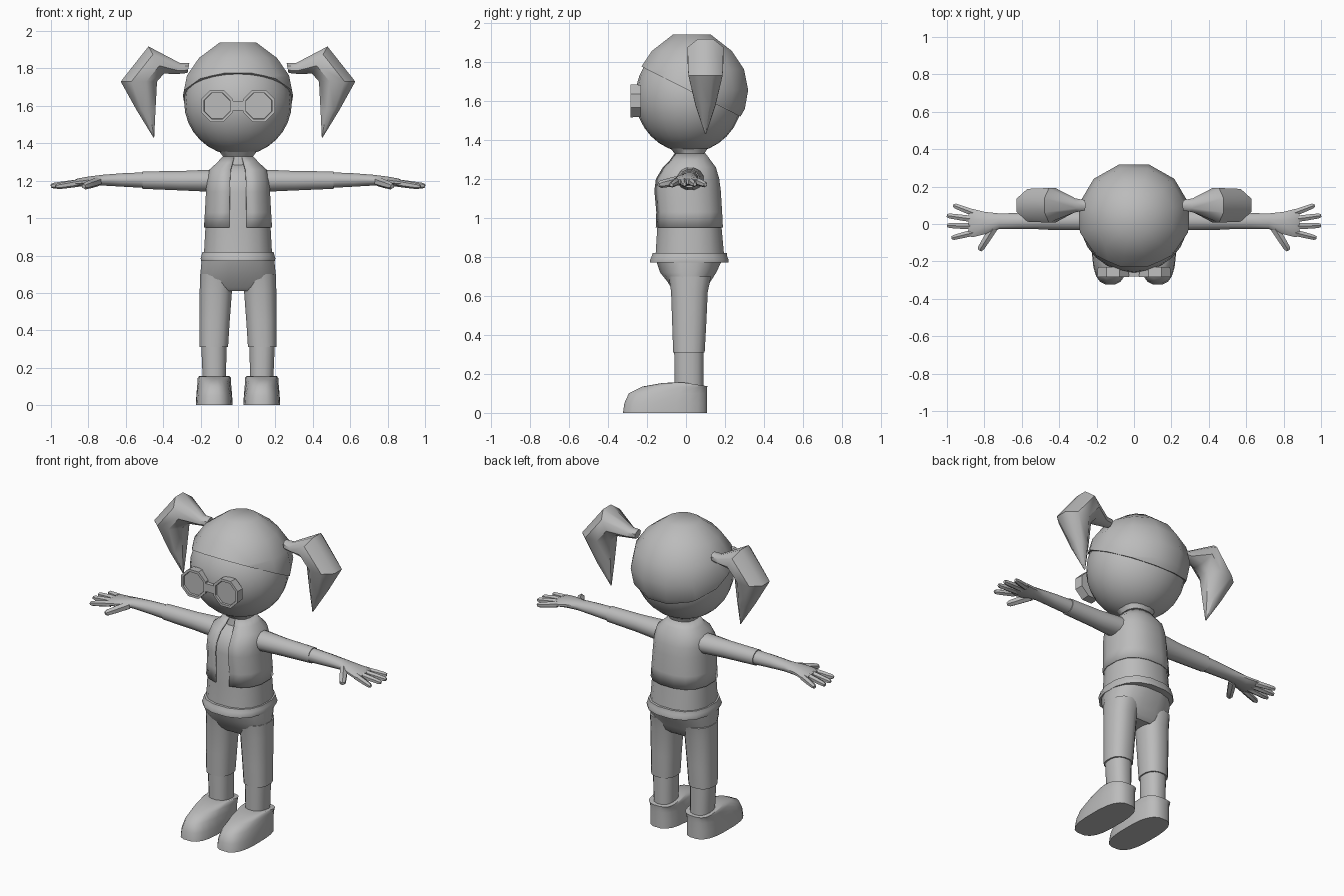
import bpy, bmesh, math
from mathutils import Vector

if "Cube" in bpy.data.objects:
    bpy.data.objects.remove(bpy.data.objects["Cube"])

grey = bpy.data.materials.new("plain grey")
grey.diffuse_color = (0.5, 0.5, 0.5, 1)
grey.use_nodes = True
grey.node_tree.nodes["Principled BSDF"].inputs["Base Color"].default_value = grey.diffuse_color


def finish(name, bm, mirror=False, angle=40):
    bmesh.ops.recalc_face_normals(bm, faces=bm.faces[:])
    me = bpy.data.meshes.new(name)
    bm.to_mesh(me)
    bm.free()
    me.materials.append(grey)
    ob = bpy.data.objects.new(name, me)
    bpy.context.collection.objects.link(ob)
    if mirror:
        ob.modifiers.new("Mirror", 'MIRROR').use_mirror_merge = False
    bpy.ops.object.select_all(action='DESELECT')
    ob.select_set(True)
    bpy.context.view_layer.objects.active = ob
    bpy.ops.object.shade_smooth_by_angle(angle=math.radians(angle))
    return ob


def ring(c, u, v, n, p=2.0):
    """Superellipse around c spanned by half-axes u and v."""
    c, u, v = Vector(c), Vector(u), Vector(v)
    pts = []
    for i in range(n):
        a = 2 * math.pi * (i + 0.5) / n
        s, t = math.cos(a), math.sin(a)
        pts.append(c + u * math.copysign(abs(s) ** (2 / p), s)
                   + v * math.copysign(abs(t) ** (2 / p), t))
    return pts


def loft_bm(rings, skip=(), caps=True):
    bm = bmesh.new()
    rows = [[bm.verts.new(p) for p in r] for r in rings]
    n = len(rows[0])
    for a, b in zip(rows, rows[1:]):
        for i in range(n):
            if i not in skip:
                j = (i + 1) % n
                bm.faces.new((a[i], a[j], b[j], b[i]))
    if caps:
        bm.faces.new(rows[0])
        bm.faces.new(rows[-1])
    return bm


def level(z, x0, x1, y0, y1, n=16, p=2.4):
    """Horizontal ring filling the given x and y range."""
    return ring(((x0 + x1) / 2, (y0 + y1) / 2, z), ((x1 - x0) / 2, 0, 0), (0, (y1 - y0) / 2, 0), n, p)


def body(name, rows, **kw):
    return finish(name, loft_bm([level(z, -h, h, a, b) for z, h, a, b in rows], **kw))


def tube(name, rows, n=12, **kw):
    """Limb along x: rows of x, y, z, half y, half z."""
    return finish(name, loft_bm([ring((x, y, z), (0, hy, 0), (0, 0, hz), n)
                                 for x, y, z, hy, hz in rows]), mirror=True, **kw)


# Head and neck
bm = bmesh.new()
bmesh.ops.create_uvsphere(bm, u_segments=24, v_segments=16, radius=1)
for v in bm.verts:
    v.co = Vector((v.co.x * 0.288, v.co.y * 0.275 + 0.015, v.co.z * 0.285 + 1.62))
finish("head", bm)
body("neck", [(1.22, .10, -.08, .12), (1.29, .083, -.065, .095),
              (1.33, .082, -.06, .095), (1.38, .12, -.10, .13)])

# Hair cap, a coarse dome cut along a slope from brow to nape
rows = []
for deg in (-60, -40, -20, 0, 22, 45):
    a = math.radians(deg)
    r = 0.305 * math.cos(a)
    rows.append(ring((0, 0.03, 1.655 + 0.285 * math.sin(a)), (r, 0, 0), (0, r * .98, 0), 12))
rows.append(ring((0, 0.03, 1.94), (.10, 0, 0), (0, .10, 0), 12))
bm = loft_bm(rows)
cut = bmesh.ops.bisect_plane(bm, geom=bm.verts[:] + bm.edges[:] + bm.faces[:],
                             plane_co=(0, 0.03, 1.645), plane_no=(0, .45, .89), clear_inner=True)
bmesh.ops.holes_fill(bm, edges=[e for e in bm.edges if e.is_boundary])
finish("hair_cap", bm, angle=50)

# Pigtails: (top point, bottom point, half depth) in x, z
tails = [((.26, 1.83), (.27, 1.775), .03), ((.31, 1.83), (.32, 1.77), .04),
         ((.48, 1.92), (.395, 1.77), .10), ((.63, 1.73), (.43, 1.73), .095),
         ((.545, 1.58), (.44, 1.57), .055), ((.452, 1.43), (.448, 1.43), .003)]
rows = []
for (ax, az), (bx, bz), d in tails:
    rows.append(ring(((ax + bx) / 2, .10, (az + bz) / 2),
                     ((ax - bx) / 2 * 1.05, 0, (az - bz) / 2 * 1.05), (0, d, 0), 8))
finish("pigtail", loft_bm(rows), mirror=True, angle=45)


# Goggles: octagonal rim with a recessed lens, and a bridge
def octagon(y, r):
    return ring((.112, y, 1.6), (r, 0, 0), (0, 0, r), 8)


finish("goggle_rim", loft_bm([octagon(-.23, .088), octagon(-.284, .092), octagon(-.284, .076),
                              octagon(-.272, .074)]), mirror=True, angle=30)
bm = bmesh.new()
bmesh.ops.create_cube(bm, size=1)
for v in bm.verts:
    v.co = Vector((v.co.x * .07, v.co.y * .03 - .267, v.co.z * .05 + 1.6))
finish("goggle_bridge", bm)

# Torso: shirt with an open jacket over it
body("shirt", [(.79, .186, -.16, .2), (.95, .177, -.15, .185), (1.14, .165, -.152, .17),
               (1.20, .160, -.143, .162), (1.25, .15, -.11, .145), (1.29, .09, -.06, .11)])
jacket = body("jacket", [(.95, .185, -.158, .192), (1.03, .18, -.155, .188),
                         (1.14, .174, -.165, .181), (1.20, .17, -.157, .173),
                         (1.26, .155, -.12, .155), (1.295, .115, -.085, .128),
                         (1.33, .083, -.06, .102)], skip=(11,), caps=False)
thick = jacket.modifiers.new("Thickness", 'SOLIDIFY')
thick.thickness, thick.offset = 0.006, -1

# Belt and trousers
body("belt", [(.77, .2, -.187, .222), (.785, .203, -.187, .222), (.80, .198, -.18, .215),
              (.82, .193, -.174, .212)])
body("hips", [(.61, .18, -.05, .085), (.63, .198, -.072, .108), (.67, .203, -.095, .125),
              (.72, .203, -.135, .158), (.80, .195, -.162, .195)])
leg = [(.70, .02, .204, -.09, .13), (.62, .03, .206, -.078, .113), (.45, .043, .207, -.072, .105),
       (.31, .052, .207, -.067, .097)]
finish("trouser_leg", loft_bm([level(*r) for r in leg]), mirror=True)
ankle = [(.33, .060, .198, -.062, .09), (.10, .064, .188, -.058, .09)]
finish("ankle", loft_bm([level(*r) for r in ankle]), mirror=True)

# Shoes: rounded levels whose toe narrows with height
rows = []
for z, front, hw, taper in [(0, -.325, .098, 0), (.05, -.318, .098, .05), (.10, -.295, .096, .2),
                            (.135, -.225, .093, .35), (.152, -.13, .09, .4), (.157, -.06, .085, .1)]:
    row = level(z, -hw, hw, front, .11, 20, 2.8)
    for p in row:
        k = max(0, min(1, (.02 - p.y) / .3))
        p.x = .127 + p.x * (1 - taper * k)
        p.z -= .02 * max(0, p.y + .02) / .13 * (z > .12)
    rows.append(row)
finish("shoe", loft_bm(rows), mirror=True, angle=50)

# Sleeves, forearms and hands
tube("sleeve", [(.10, .025, 1.20, .07, .055), (.17, .022, 1.20, .068, .06),
                (.30, .02, 1.20, .054, .054), (.51, .018, 1.203, .05, .048)])
tube("forearm", [(.48, .018, 1.203, .046, .044), (.62, .016, 1.204, .044, .037),
                 (.72, .015, 1.203, .043, .03), (.80, .005, 1.197, .062, .026),
                 (.86, .005, 1.19, .078, .022), (.885, .006, 1.186, .074, .013)])


def finger(name, base, tip, r):
    b, t = Vector(base), Vector(tip)
    d = (t - b).normalized()
    side = d.cross(Vector((0, 0, 1))).normalized()
    up = side.cross(d)
    rows = [ring(b.lerp(t, f), side * r * s, up * r * s, 6)
            for f, s in ((0, 1.1), (.5, 1), (.9, .85), (1, .5))]
    finish(name, loft_bm(rows), mirror=True, angle=50)


for name, y0, x1, y1, z1 in [("index_finger", -.045, .975, -.075, 1.168),
                             ("middle_finger", -.012, 1.0, -.008, 1.172),
                             ("ring_finger", .025, 1.0, .045, 1.172),
                             ("little_finger", .058, .965, .10, 1.17)]:
    finger(name, (.855, y0, 1.187), (x1, y1, z1), .018)
finger("thumb", (.75, -.02, 1.195), (.825, -.14, 1.17), .023)
